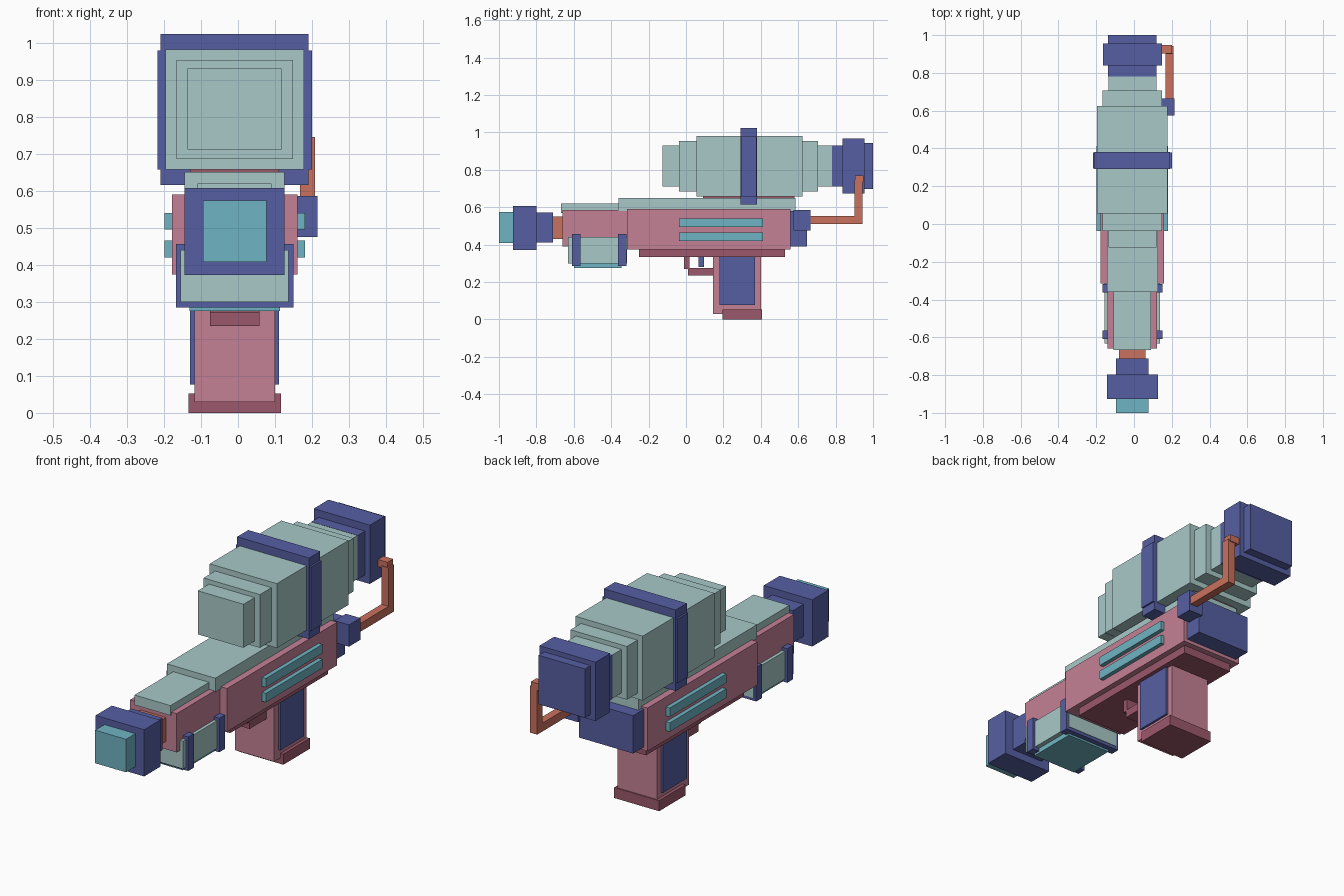
import bpy


def material(name, rgb):
    """Flat material from 0-255 screen values, stored as linear."""
    m = bpy.data.materials.new(name)
    m.diffuse_color = [((c / 255 + 0.055) / 1.055) ** 2.4 for c in rgb] + [1]
    return m


GREY = material("pale_grey_teal", (168, 201, 200))
BLUE = material("indigo", (86, 95, 163))
PINK = material("pink", (197, 129, 150))
DARK = material("dark_pink", (156, 88, 108))
RUST = material("rust", (202, 113, 94))
TEAL = material("teal", (111, 180, 195))
CX = -0.009  # centre plane of the symmetric parts


def box(name, mat, x, y, z):
    """Box between the given (low, high) limits on each axis."""
    bpy.ops.mesh.primitive_cube_add(
        size=1, location=[(a + b) / 2 for a, b in (x, y, z)])
    ob = bpy.context.object
    ob.name = ob.data.name = name
    for v in ob.data.vertices:
        for i, (a, b) in enumerate((x, y, z)):
            v.co[i] *= b - a
    ob.data.materials.append(mat)
    return ob


def mid(name, mat, half, y, z):
    """Box centred on the symmetry plane."""
    return box(name, mat, (CX - half, CX + half), y, z)


# Main body
mid("body", PINK, 0.169, (-0.315, 0.56), (0.373, 0.59))
mid("front_body", PINK, 0.13, (-0.66, -0.30), (0.39, 0.585))
mid("lower_rail", DARK, 0.14, (-0.25, 0.53), (0.333, 0.38))
mid("rear_block", BLUE, 0.15, (0.53, 0.648), (0.39, 0.58))
mid("top_cover", GREY, 0.135, (-0.36, 0.585), (0.58, 0.65))
mid("front_cover", GREY, 0.10, (-0.667, -0.35), (0.57, 0.62))

# Side stripes
for side in (-1, 1):
    for z in (0.42, 0.495):
        xs = sorted((CX + side * 0.16, CX + side * 0.19))
        box("side_stripe", TEAL, xs, (-0.037, 0.413), (z, z + 0.045))

# Muzzle
mid("barrel", RUST, 0.071, (-0.73, -0.64), (0.43, 0.55))
mid("muzzle_collar", BLUE, 0.087, (-0.81, -0.712), (0.41, 0.572))
mid("muzzle_ring", BLUE, 0.135, (-0.926, -0.798), (0.372, 0.607))
mid("muzzle_tip", TEAL, 0.086, (-1.0, -0.92), (0.408, 0.574))

# Under-barrel canister with two clamps
mid("canister", GREY, 0.146, (-0.632, -0.315), (0.30, 0.44))
mid("canister_base", TEAL, 0.122, (-0.60, -0.345), (0.275, 0.305))
for y in (-0.61, -0.363):
    mid("canister_clamp", BLUE, 0.159, (y, y + 0.045), (0.285, 0.456))

# Grip, side panels and trigger
mid("grip", PINK, 0.109, (0.145, 0.40), (0.03, 0.345))
mid("grip_panels", BLUE, 0.12, (0.178, 0.368), (0.077, 0.335))
mid("grip_base", DARK, 0.125, (0.195, 0.405), (0.0, 0.053))
mid("guard_front", DARK, 0.067, (-0.01, 0.018), (0.27, 0.34))
mid("guard_bottom", DARK, 0.067, (0.01, 0.15), (0.235, 0.275))
mid("trigger", BLUE, 0.035, (0.068, 0.096), (0.28, 0.34))

# Stepped tank on its mount
mid("tank_mount", DARK, 0.12, (0.09, 0.58), (0.645, 0.66))
mid("tank_core", GREY, 0.127, (-0.125, 0.785), (0.711, 0.93))
mid("tank_step", GREY, 0.157, (-0.037, 0.707), (0.685, 0.953))
mid("tank_main", GREY, 0.187, (0.055, 0.624), (0.657, 0.981))

# Band around the tank
mid("band_top_bottom", BLUE, 0.20, (0.292, 0.38), (0.615, 1.023))
mid("band_sides", BLUE, 0.209, (0.294, 0.378), (0.657, 0.979))

# Rear tank cap
mid("cap_neck", BLUE, 0.129, (0.78, 0.85), (0.71, 0.931))
mid("cap_ring", BLUE, 0.156, (0.838, 0.955), (0.672, 0.968))
mid("cap_end", BLUE, 0.129, (0.95, 1.0), (0.698, 0.944))

# Feed pipe on the right side
box("pipe_socket", BLUE, (0.135, 0.215), (0.575, 0.665), (0.475, 0.585))
box("pipe_lower", RUST, (0.168, 0.208), (0.65, 0.92), (0.51, 0.552))
box("pipe_riser", RUST, (0.168, 0.208), (0.90, 0.943), (0.51, 0.745))
box("pipe_inlet", RUST, (0.13, 0.20), (0.903, 0.948), (0.735, 0.77))
